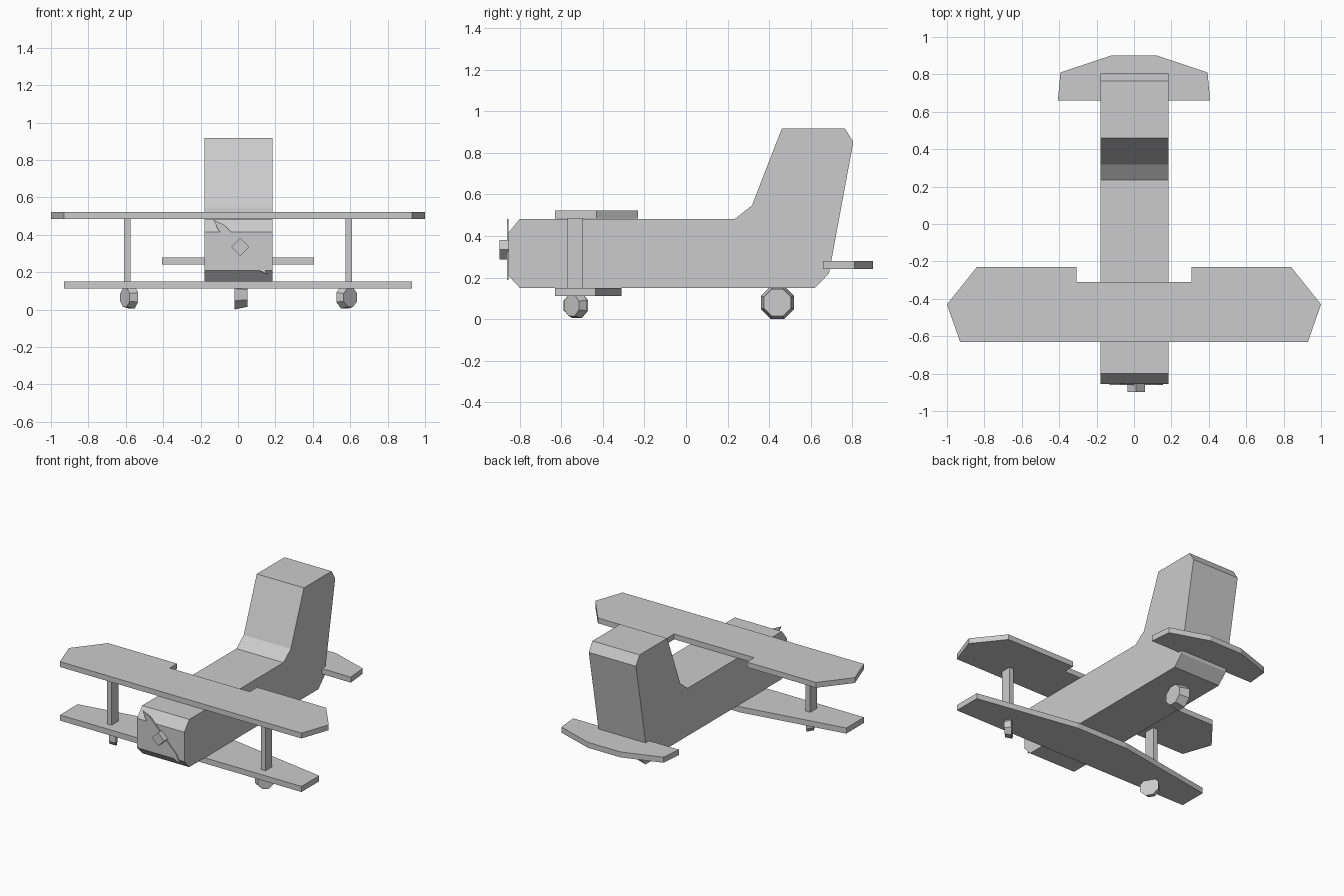
import bpy
import bmesh
from math import radians
from mathutils import Matrix, Vector

cube = bpy.data.objects.get("Cube")
if cube:
    bpy.data.objects.remove(cube, do_unlink=True)

grey = bpy.data.materials.new("plain_grey")
grey.use_nodes = True
colour = (0.6, 0.6, 0.6, 1)
grey.diffuse_color = colour
grey.node_tree.nodes["Principled BSDF"].inputs["Base Color"].default_value = colour


def finish(name, bm):
    bmesh.ops.recalc_face_normals(bm, faces=bm.faces)
    mesh = bpy.data.meshes.new(name)
    bm.to_mesh(mesh)
    bm.free()
    mesh.materials.append(grey)
    obj = bpy.data.objects.new(name, mesh)
    bpy.context.collection.objects.link(obj)
    return obj


def prism(name, outline, offset):
    """Extrude a closed outline of 3D points along an offset."""
    bm = bmesh.new()
    face = bm.faces.new([bm.verts.new(p) for p in outline])
    ext = bmesh.ops.extrude_face_region(bm, geom=[face], use_keep_orig=True)
    verts = [g for g in ext["geom"] if isinstance(g, bmesh.types.BMVert)]
    bmesh.ops.translate(bm, verts=verts, vec=Vector(offset))
    return finish(name, bm)


def plate(name, half, z, thickness):
    """Flat plate from its right half outline, mirrored across x."""
    outline = half + [(-x, y) for x, y in reversed(half)]
    return prism(name, [(x, y, z) for x, y in outline], (0, 0, thickness))


def wheel(name, centre, r_in, r_out, width, turn):
    """Eight-sided tapered wheel, outer cap along +x turned about z."""
    bm = bmesh.new()
    spin = (Matrix.Translation(centre) @ Matrix.Rotation(radians(turn), 4, "Z")
            @ Matrix.Rotation(radians(90), 4, "Y")
            @ Matrix.Rotation(radians(22.5), 4, "Z"))
    bmesh.ops.create_cone(bm, cap_ends=True, segments=8, radius1=r_in,
                          radius2=r_out, depth=width, matrix=spin)
    return finish(name, bm)


# Fuselage with the swept fin as one side profile
profile = [(-0.855, 0.21), (-0.855, 0.415), (-0.80, 0.483), (0.236, 0.483),
           (0.317, 0.547), (0.461, 0.917), (0.765, 0.917), (0.805, 0.853),
           (0.688, 0.22), (0.62, 0.151), (-0.80, 0.151)]
prism("fuselage", [(-0.178, y, z) for y, z in profile], (0.363, 0, 0))

# Wings and tailplane
plate("upper_wing", [(0.93, -0.63), (1.0, -0.43), (0.84, -0.23),
                     (0.308, -0.23), (0.308, -0.31)], 0.485, 0.037)
plate("lower_wing", [(0.93, -0.63), (0.93, -0.435), (0.2, -0.31)], 0.112, 0.039)
plate("tailplane", [(0.407, 0.66), (0.393, 0.81), (0.125, 0.9)], 0.241, 0.038)

# Struts and front wheels
for side, s, turn in (("left", 1, -45), ("right", -1, 180 + 30)):
    x0, x1 = s * 0.575, s * 0.61
    prism(side + "_strut", [(x0, -0.57, 0.14), (x1, -0.57, 0.14),
                            (x1, -0.495, 0.14), (x0, -0.495, 0.14)], (0, 0, 0.355))
    wheel(side + "_front_wheel", (s * 0.585, -0.535, 0.066), 0.066, 0.055, 0.045, turn)

# Rear wheel
wheel("rear_wheel", (0.015, 0.44, 0.08), 0.086, 0.07, 0.07, 0)

# Propeller: diagonal hub and a thin pointed blade
cx, cz = 0.012, 0.335
hub = [(-0.047, 0), (0, 0.047), (0.047, 0), (0, -0.047)]
prism("propeller_hub", [(cx + x, -0.897, cz + z) for x, z in hub], (0, 0.045, 0))
along = Vector((0.7, 0, -0.714))
across = Vector((0.714, 0, 0.7))
blade = [(-0.205, 0), (-0.145, 0.021), (0.145, 0.021), (0.205, 0),
         (0.145, -0.021), (-0.145, -0.021)]
prism("propeller_blade",
      [Vector((cx, -0.862, cz)) + along * a + across * b for a, b in blade],
      (0, 0.009, 0))
